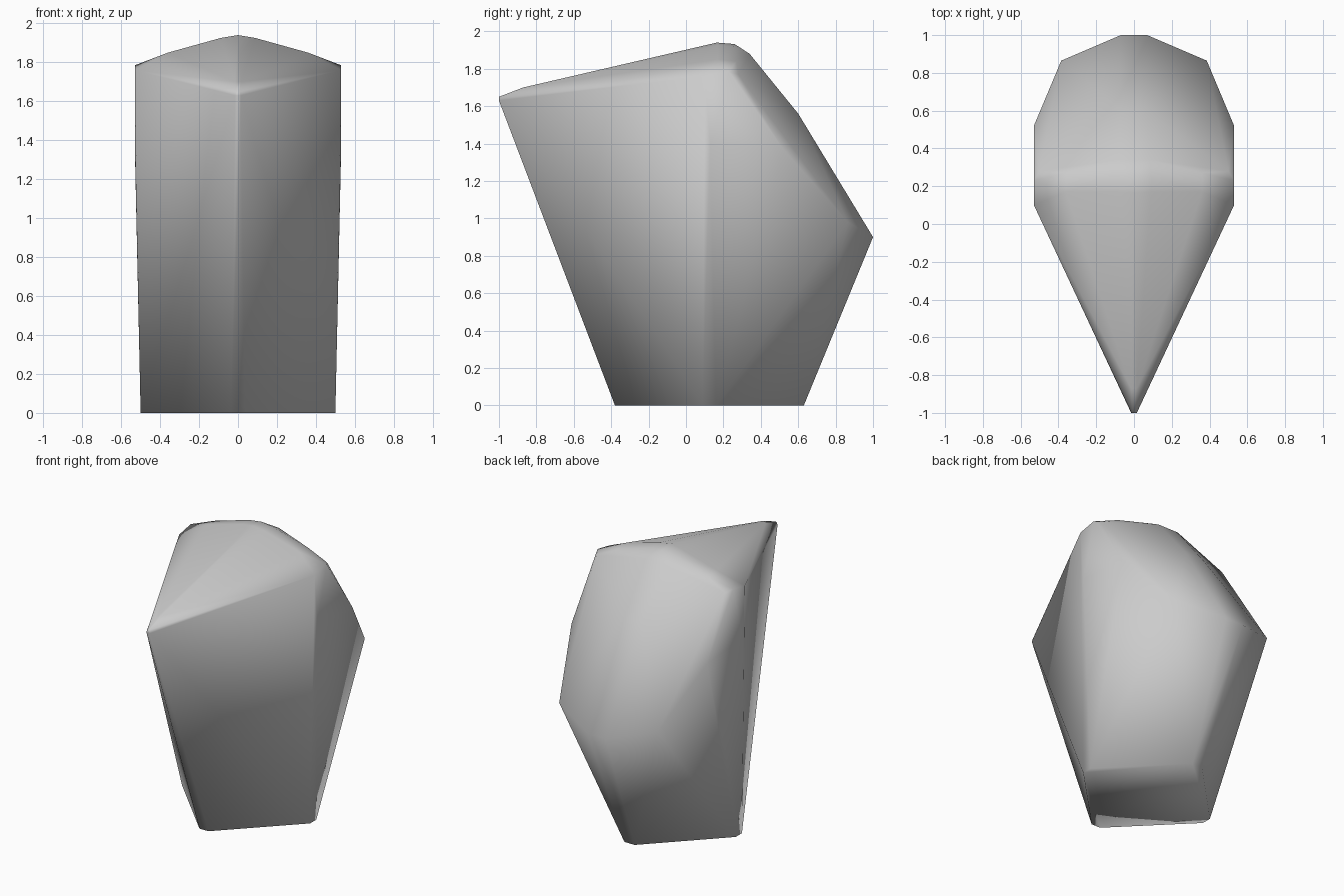
import bpy, bmesh, math

if "Cube" in bpy.data.objects:
    bpy.data.objects.remove(bpy.data.objects["Cube"])

# Half outline of the faceted body; each point is mirrored across x = 0
half = {
    "base": [(0.035, -0.38, 0), (0.5, 0.09, 0), (0.5, 0.16, 0), (0.04, 0.63, 0)],
    "front_tip": [(0.015, -1.0, 1.63), (0.008, -1.0, 1.65), (0.015, -0.87, 1.70)],
    "side_corner": [(0.53, 0.10, 1.76), (0.53, 0.23, 1.785), (0.50, 0.28, 1.77),
                    (0.53, 0.13, 1.40), (0.53, 0.35, 1.50), (0.53, 0.52, 1.37)],
    "crown": [(0.36, 0.17, 1.85), (0.36, 0.27, 1.84), (0.09, 0.17, 1.925),
              (0.09, 0.26, 1.92), (0.08, 0.34, 1.88)],
    "back": [(0.07, 0.60, 1.56), (0.385, 0.865, 0.98), (0.07, 1.0, 0.90)],
}
ridge = [(0, 0.165, 1.94), (0, 0.26, 1.932)]

# Body shell wrapped around the points
bm = bmesh.new()
for group in half.values():
    for x, y, z in group:
        for side in (-1, 1):
            bm.verts.new((side * x, y, z))
for p in ridge:
    bm.verts.new(p)
hull = bmesh.ops.convex_hull(bm, input=bm.verts[:])
loose = [v for v in bm.verts if not v.link_faces]
bmesh.ops.delete(bm, geom=loose, context='VERTS')
bmesh.ops.dissolve_limit(bm, angle_limit=math.radians(1),
                         verts=bm.verts[:], edges=bm.edges[:])
bmesh.ops.recalc_face_normals(bm, faces=bm.faces[:])
for f in bm.faces:
    f.smooth = True

mesh = bpy.data.meshes.new("faceted_body")
bm.to_mesh(mesh)
bm.free()
body = bpy.data.objects.new("faceted_body", mesh)
bpy.context.collection.objects.link(body)

# Single plain grey
grey = bpy.data.materials.new("light_grey")
grey.diffuse_color = (0.6, 0.6, 0.6, 1)
grey.use_nodes = True
grey.node_tree.nodes["Principled BSDF"].inputs["Base Color"].default_value = grey.diffuse_color
mesh.materials.append(grey)
